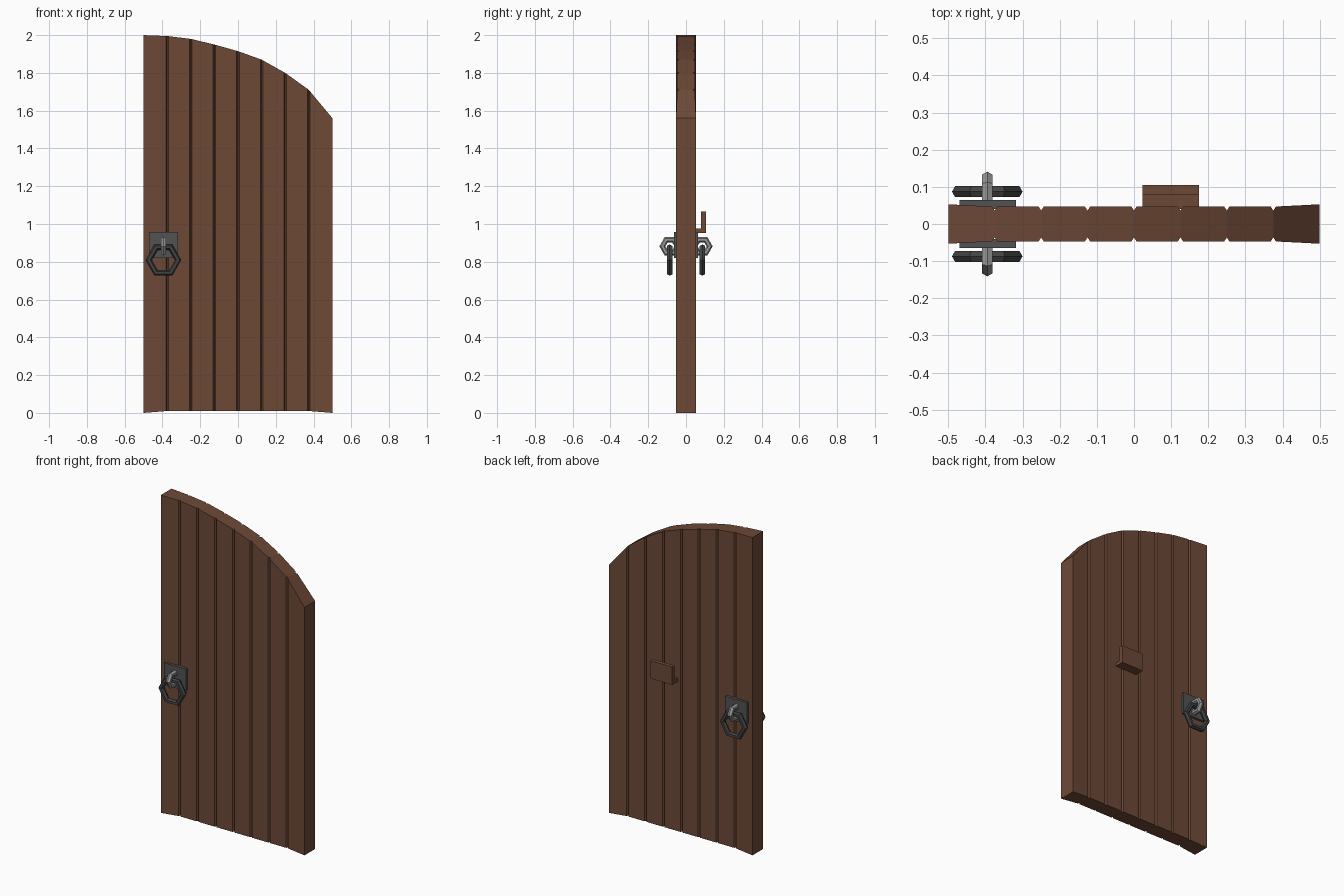
import bpy, bmesh, math
from mathutils import Matrix, Vector

if "Cube" in bpy.data.objects:
    bpy.data.objects.remove(bpy.data.objects["Cube"])


def material(name, rgb):
    m = bpy.data.materials.new(name)
    m.diffuse_color = (*rgb, 1)
    m.use_nodes = True
    m.node_tree.nodes["Principled BSDF"].inputs["Base Color"].default_value = m.diffuse_color
    return m


wood = material("brown wood", (0.153, 0.066, 0.037))
plate_mat = material("plate grey", (0.085, 0.085, 0.085))
ring_mat = material("dark iron", (0.055, 0.057, 0.057))
loop_mat = material("light steel", (0.32, 0.32, 0.32))


def finish(bm, name, mat):
    bmesh.ops.recalc_face_normals(bm, faces=bm.faces)
    me = bpy.data.meshes.new(name)
    bm.to_mesh(me)
    bm.free()
    me.materials.append(mat)
    ob = bpy.data.objects.new(name, me)
    bpy.context.collection.objects.link(ob)
    return ob


def prism(bottom, top, name, mat):
    bm = bmesh.new()
    b = [bm.verts.new(p) for p in bottom]
    t = [bm.verts.new(p) for p in top]
    n = len(b)
    bm.faces.new(b[::-1])
    bm.faces.new(t)
    for i in range(n):
        j = (i + 1) % n
        bm.faces.new((b[i], b[j], t[j], t[i]))
    return finish(bm, name, mat)


def box(name, x, y, z, mat):
    pts = [(x[0], y[0]), (x[1], y[0]), (x[1], y[1]), (x[0], y[1])]
    return prism([(*p, z[0]) for p in pts], [(*p, z[1]) for p in pts], name, mat)


def hex_ring(name, centre, major, minor, rot, mat):
    # six-sided ring with a six-sided section
    bm = bmesh.new()
    mtx = Matrix.Translation(centre) @ rot
    rows = []
    for i in range(6):
        a = i * math.pi / 3
        row = []
        for k in range(6):
            b = k * math.pi / 3
            r = major + minor * math.cos(b)
            p = Vector((r * math.cos(a), r * math.sin(a), minor * math.sin(b)))
            row.append(bm.verts.new(mtx @ p))
        rows.append(row)
    for i in range(6):
        for k in range(6):
            i2, k2 = (i + 1) % 6, (k + 1) % 6
            bm.faces.new((rows[i][k], rows[i2][k], rows[i2][k2], rows[i][k2]))
    return finish(bm, name, mat)


# Planks: chamfered boards with a sloping, curved top line
tops = [2.0, 1.995, 1.98, 1.95, 1.915, 1.87, 1.80, 1.71, 1.56]
lows = [0.0] + [0.01] * 7 + [0.0]
for i in range(8):
    x0, x1 = -0.5 + i * 0.125, -0.375 + i * 0.125
    left = [(x0, 0.053)] if i == 0 else [(x0, 0.036), (x0 + 0.007, 0.047)]
    right = [(x1, 0.053)] if i == 7 else [(x1 - 0.007, 0.047), (x1, 0.036)]
    half = left + right
    outline = [(x, -y) for x, y in half] + half[::-1]

    def level(x, zs):
        f = (x - x0) / 0.125
        return zs[i] * (1 - f) + zs[i + 1] * f

    prism([(x, y, level(x, lows)) for x, y in outline],
          [(x, y, level(x, tops)) for x, y in outline], f"plank_{i + 1}", wood)

# Bar bracket on the back
box("bracket_shelf", (0.023, 0.175), (0.04, 0.105), (0.953, 0.975), wood)
box("bracket_lip", (0.023, 0.175), (0.08, 0.105), (0.975, 1.065), wood)

# Handle on each side: plate, loop and hanging ring
for side, s in (("front", -1), ("back", 1)):
    box(side + "_handle_plate", (-0.47, -0.318), sorted((s * 0.04, s * 0.064)),
        (0.82, 0.957), plate_mat)
    hex_ring(side + "_handle_loop", (-0.395, s * 0.085, 0.882), 0.040, 0.016,
             Matrix.Rotation(math.pi / 2, 4, 'Z') @ Matrix.Rotation(math.pi / 2, 4, 'X'),
             loop_mat)
    hex_ring(side + "_handle_ring", (-0.395, s * 0.087, 0.809), 0.078, 0.017,
             Matrix.Rotation(math.pi / 2, 4, 'X'), ring_mat)
